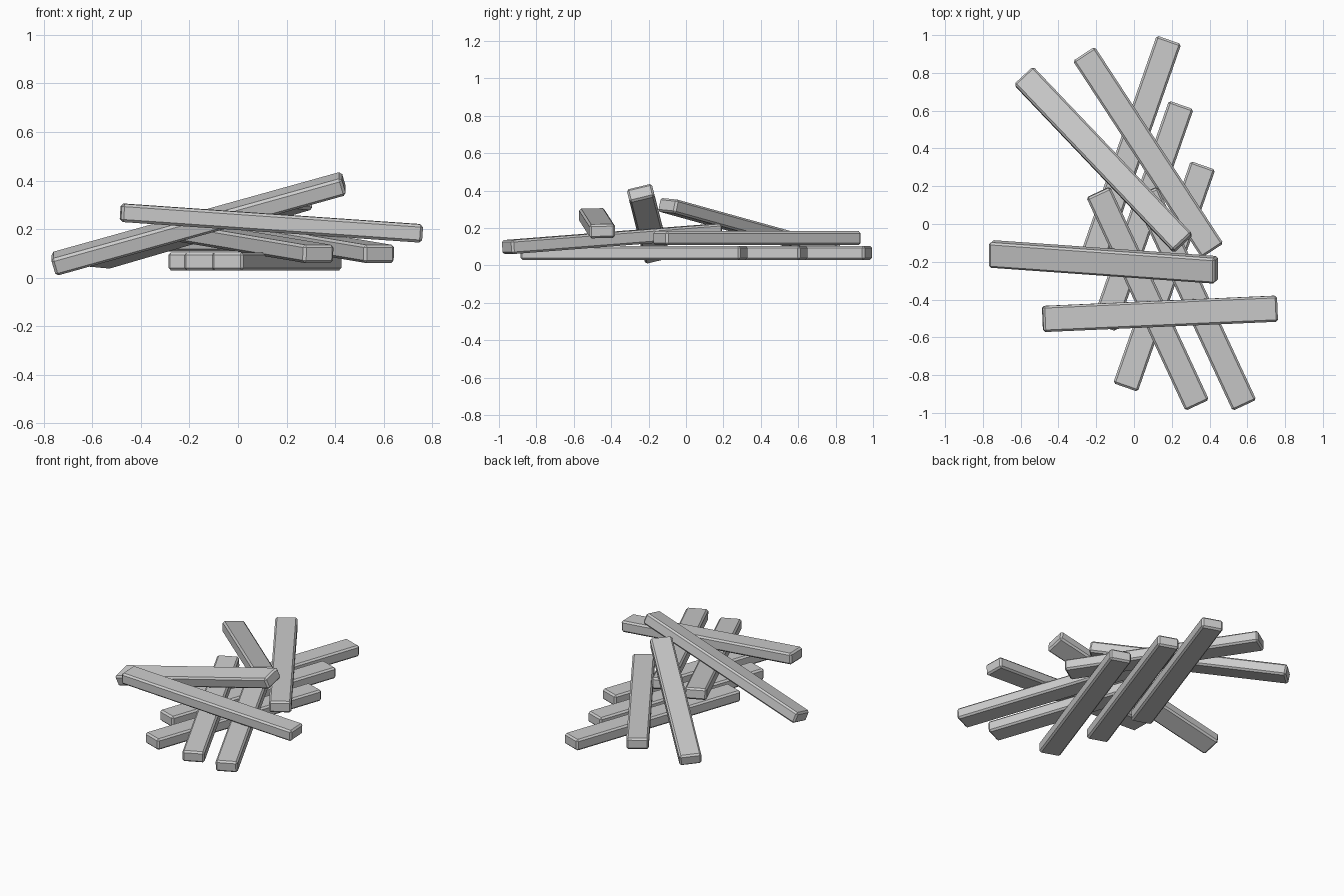
import bpy
import math
from mathutils import Matrix, Vector

cube = bpy.data.objects.get("Cube")
if cube:
    bpy.data.objects.remove(cube, do_unlink=True)

LENGTH, WIDTH, THICK, CHAMFER = 1.245, 0.138, 0.075, 0.011

grey = bpy.data.materials.new("plank grey")
grey.use_nodes = True
grey.diffuse_color = (0.6, 0.6, 0.6, 1)
grey.node_tree.nodes["Principled BSDF"].inputs["Base Color"].default_value = grey.diffuse_color


def plank(name, start, end, roll=0):
    """Chamfered plank centred between two end points, rolled about its length."""
    a, b = Vector(start), Vector(end)
    along = (b - a).normalized()
    side = Vector((0, 0, 1)).cross(along).normalized()
    up = along.cross(side)
    turn = Matrix((along, side, up)).transposed().to_4x4()
    bpy.ops.mesh.primitive_cube_add(size=1)
    ob = bpy.context.object
    ob.name = name
    ob.data.transform(Matrix.Diagonal((LENGTH, WIDTH, THICK, 1)))
    ob.matrix_world = (Matrix.Translation((a + b) / 2) @ turn
                       @ Matrix.Rotation(math.radians(roll), 4, 'X'))
    ob.data.materials.append(grey)
    bevel = ob.modifiers.new("chamfer", 'BEVEL')
    bevel.width = CHAMFER
    bevel.segments = 1
    return ob


# Bottom layer: three parallel planks lying flat
for name, x, y in (("bottom_plank_back", 0.185, 0.975),
                   ("bottom_plank_middle", 0.25, 0.63),
                   ("bottom_plank_front", 0.365, 0.31)):
    plank(name, (x - 0.41, y - 1.175, 0.067), (x, y, 0.067))

# Second layer: two parallel planks sloping down to the front
for name, x in (("sloped_plank_right", 0.335), ("sloped_plank_left", 0.585)):
    plank(name, (x, -0.96, 0.097), (x - 0.525, 0.17, 0.185))

# Back planks: one level, one propped up
plank("level_back_plank", (-0.265, 0.90, 0.145), (0.415, -0.14, 0.145))
plank("propped_back_plank", (-0.585, 0.785, 0.075), (0.262, -0.105, 0.322), -4)

# Top planks lying across the pile
plank("steep_cross_plank", (-0.762, -0.158, 0.055), (0.438, -0.243, 0.389), 14)
plank("front_cross_plank", (-0.485, -0.503, 0.268), (0.76, -0.448, 0.182), 1)
